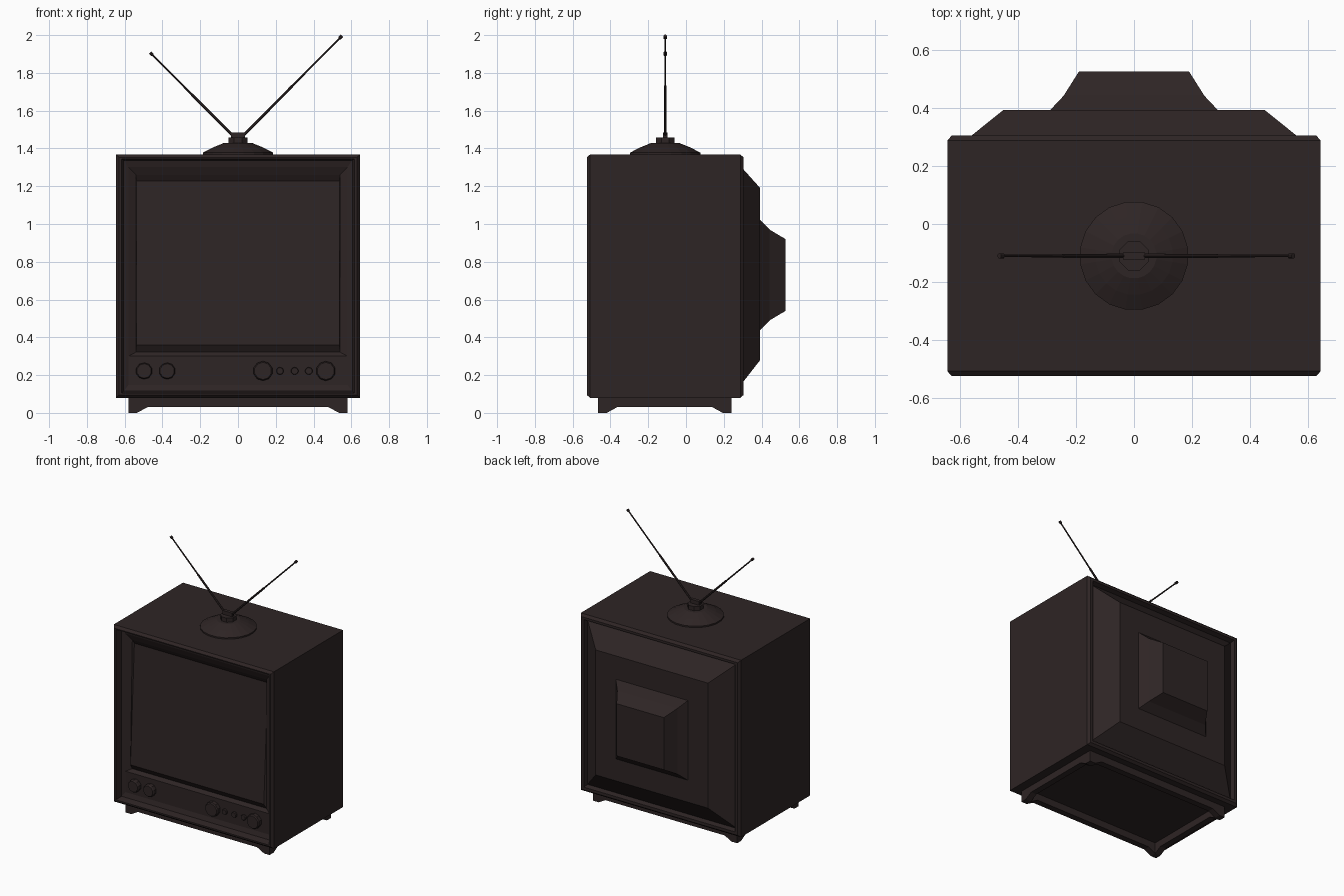
import bpy, bmesh, math
from mathutils import Vector

if "Cube" in bpy.data.objects:
    bpy.data.objects.remove(bpy.data.objects["Cube"])

mat = bpy.data.materials.new("dark brown")
mat.diffuse_color = (0.027, 0.018, 0.018, 1)
mat.use_nodes = True
mat.node_tree.nodes["Principled BSDF"].inputs["Base Color"].default_value = mat.diffuse_color


def finish(name, bm):
    bmesh.ops.recalc_face_normals(bm, faces=bm.faces)
    me = bpy.data.meshes.new(name)
    bm.to_mesh(me)
    bm.free()
    me.materials.append(mat)
    ob = bpy.data.objects.new(name, me)
    bpy.context.collection.objects.link(ob)
    return ob


def loft(name, rings):
    """Skin a list of closed rings and cap both ends."""
    bm = bmesh.new()
    vs = [[bm.verts.new(p) for p in r] for r in rings]
    n = len(vs[0])
    for a, b in zip(vs, vs[1:]):
        for i in range(n):
            j = (i + 1) % n
            bm.faces.new((a[i], a[j], b[j], b[i]))
    bm.faces.new(vs[0])
    bm.faces.new(vs[-1])
    return finish(name, bm)


def rect(hx, z0, z1, y, y_top=None):
    yt = y if y_top is None else y_top
    return [(-hx, y, z0), (hx, y, z0), (hx, yt, z1), (-hx, yt, z1)]


def turned(name, origin, axis, profile, sides):
    """Turn a (radius, distance) profile around an axis."""
    q = Vector(axis).to_track_quat('Z', 'Y')
    rings = []
    for r, d in profile:
        rings.append([Vector(origin) + q @ Vector((r * math.cos(t), r * math.sin(t), d))
                      for t in (2 * math.pi * (i + 0.5) / sides for i in range(sides))])
    return loft(name, rings)


def box(name, lo, hi):
    x0, y0, z0 = lo
    x1, y1, z1 = hi
    return loft(name, [[(x0, y, z0), (x1, y, z0), (x1, y, z1), (x0, y, z1)] for y in (y0, y1)])


# cabinet: screen, bezel, front rim, shell, back rim and stepped back bulge
loft("cabinet", [
    rect(0.537, 0.36, 1.228, -0.47, -0.425),
    rect(0.54, 0.322, 1.26, -0.445),
    rect(0.58, 0.30, 1.302, -0.465),
    rect(0.58, 0.148, 1.302, -0.465),
    rect(0.605, 0.115, 1.337, -0.475),
    rect(0.617, 0.105, 1.345, -0.525),
    rect(0.63, 0.095, 1.352, -0.525),
    rect(0.645, 0.08, 1.368, -0.508),
    rect(0.645, 0.08, 1.368, 0.288),
    rect(0.63, 0.095, 1.352, 0.305),
    rect(0.61, 0.115, 1.335, 0.305),
    rect(0.603, 0.125, 1.325, 0.272),
    rect(0.452, 0.28, 1.19, 0.393),
    rect(0.29, 0.44, 1.02, 0.393),
    rect(0.243, 0.49, 0.97, 0.443),
    rect(0.19, 0.54, 0.92, 0.527),
])

# control knobs
for i, (x, r) in enumerate([(-0.497, 0.044), (-0.375, 0.044), (0.132, 0.052), (0.222, 0.02),
                            (0.30, 0.02), (0.375, 0.02), (0.465, 0.052)]):
    depth = 0.04 if r > 0.03 else 0.02
    turned(f"knob_{i + 1}", (x, -0.46, 0.222), (0, -1, 0),
           [(r, 0), (r, depth * 0.8), (r * 0.88, depth)], 10)


# base skirt with a foot at every corner
def skirt(name, a, b, make):
    prof = [(a, 0.085), (a, 0), (a + 0.045, 0), (a + 0.1, 0.03),
            (b - 0.1, 0.03), (b - 0.045, 0), (b, 0), (b, 0.085)]
    loft(name, [[make(u, z, s) for u, z in prof] for s in (0, 1)])


T = 0.045
skirt("skirt_front", -0.58, 0.58, lambda u, z, s: (u, -0.465 + T * s, z))
skirt("skirt_back", -0.58, 0.58, lambda u, z, s: (u, 0.24 - T * s, z))
skirt("skirt_left", -0.465, 0.24, lambda u, z, s: (-0.58 + T * s, u, z))
skirt("skirt_right", -0.465, 0.24, lambda u, z, s: (0.58 - T * s, u, z))

# antenna base, neck and hinge
AY = -0.11
turned("antenna_base", (0, AY, 1.36), (0, 0, 1),
       [(0.188, 0), (0.188, 0.018), (0.135, 0.045), (0.078, 0.068)], 20)
turned("antenna_neck", (0, AY, 1.42), (0, 0, 1), [(0.054, 0), (0.054, 0.038)], 8)
box("antenna_hinge", (-0.038, AY - 0.012, 1.45), (0.038, AY + 0.012, 1.485))

# two rods with thicker tips
for side, tip in (("left", (-0.465, AY, 1.907)), ("right", (0.55, AY, 1.996))):
    start = Vector((math.copysign(0.025, tip[0]), AY, 1.465))
    d = Vector(tip) - start
    n = d.length
    turned(f"antenna_rod_{side}", start, d,
           [(0.008, 0), (0.0075, n * 0.5), (0.0055, n * 0.5), (0.005, n - 0.02),
            (0.0095, n - 0.018), (0.0095, n)], 8)
